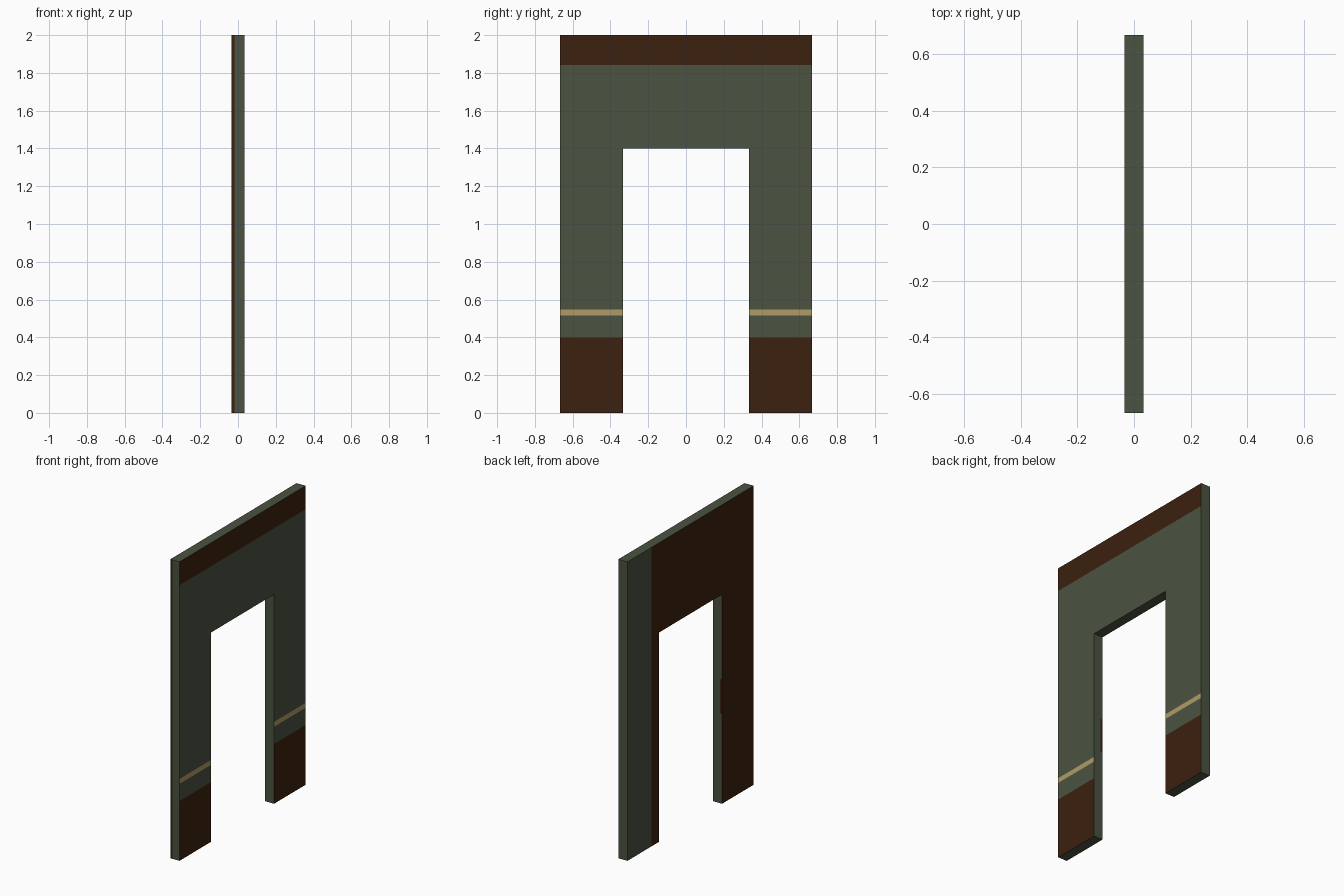
import bpy, bmesh
from mathutils import Vector

if "Cube" in bpy.data.objects:
    bpy.data.objects.remove(bpy.data.objects["Cube"])

T = 0.0333          # half thickness
W = 0.6667          # half width
D = 0.3333          # half width of the opening
H, DH = 2.0, 1.4    # wall height, opening height


def material(name, rgb):
    m = bpy.data.materials.new(name)
    m.diffuse_color = (*rgb, 1)
    m.use_nodes = True
    m.node_tree.nodes["Principled BSDF"].inputs["Base Color"].default_value = m.diffuse_color
    return m


# Wall outline with doorway, extruded through its thickness
outline = [(-W, 0), (-D, 0), (-D, DH), (D, DH), (D, 0), (W, 0), (W, H), (-W, H)]
bm = bmesh.new()
face = bm.faces.new([bm.verts.new((-T, y, z)) for y, z in outline])
ext = bmesh.ops.extrude_face_region(bm, geom=[face])
bmesh.ops.translate(bm, vec=(2 * T, 0, 0),
                    verts=[v for v in ext["geom"] if isinstance(v, bmesh.types.BMVert)])


def cut(co, no):
    bmesh.ops.bisect_plane(bm, geom=bm.verts[:] + bm.edges[:] + bm.faces[:],
                           plane_co=co, plane_no=no)


# Cut lines for the painted bands, and lines that split the wall at the opening
for z in (0.4, 0.515, 0.548, 0.6, 0.83, DH, 1.843):
    cut((0, 0, z), (0, 0, 1))
for y in (-D, D, 0.41):
    cut((0, y, 0), (0, 1, 0))
cut((-0.018, 0, 0), (1, 0, 0))
bmesh.ops.recalc_face_normals(bm, faces=bm.faces[:])

GREEN, BROWN, TAN = 0, 1, 2


def colour(c, n):
    if n.x > 0.5:                                   # banded side
        if c.z < 0.4 or c.z > 1.843:
            return BROWN
        return TAN if 0.515 < c.z < 0.548 else GREEN
    if n.x < -0.5:                                  # brown side, green end strip
        return GREEN if c.y > 0.41 else BROWN
    if n.y < -0.5 and c.y < -0.6 and c.x < -0.018:  # brown edge on the end
        return BROWN
    if n.y > 0.5 and c.y < 0 and c.x < -0.018 and 0.6 < c.z < 0.83:
        return BROWN                                # worn patch on the jamb
    return GREEN


for f in bm.faces:
    f.normal_update()
    f.material_index = colour(f.calc_center_median(), f.normal)

mesh = bpy.data.meshes.new("doorway_wall")
bm.to_mesh(mesh)
bm.free()
for m in (material("grey green", (0.069, 0.084, 0.052)),
          material("dark brown", (0.044, 0.0150, 0.0045)),
          material("tan", (0.434, 0.323, 0.133))):
    mesh.materials.append(m)
wall = bpy.data.objects.new("doorway_wall", mesh)
bpy.context.collection.objects.link(wall)
